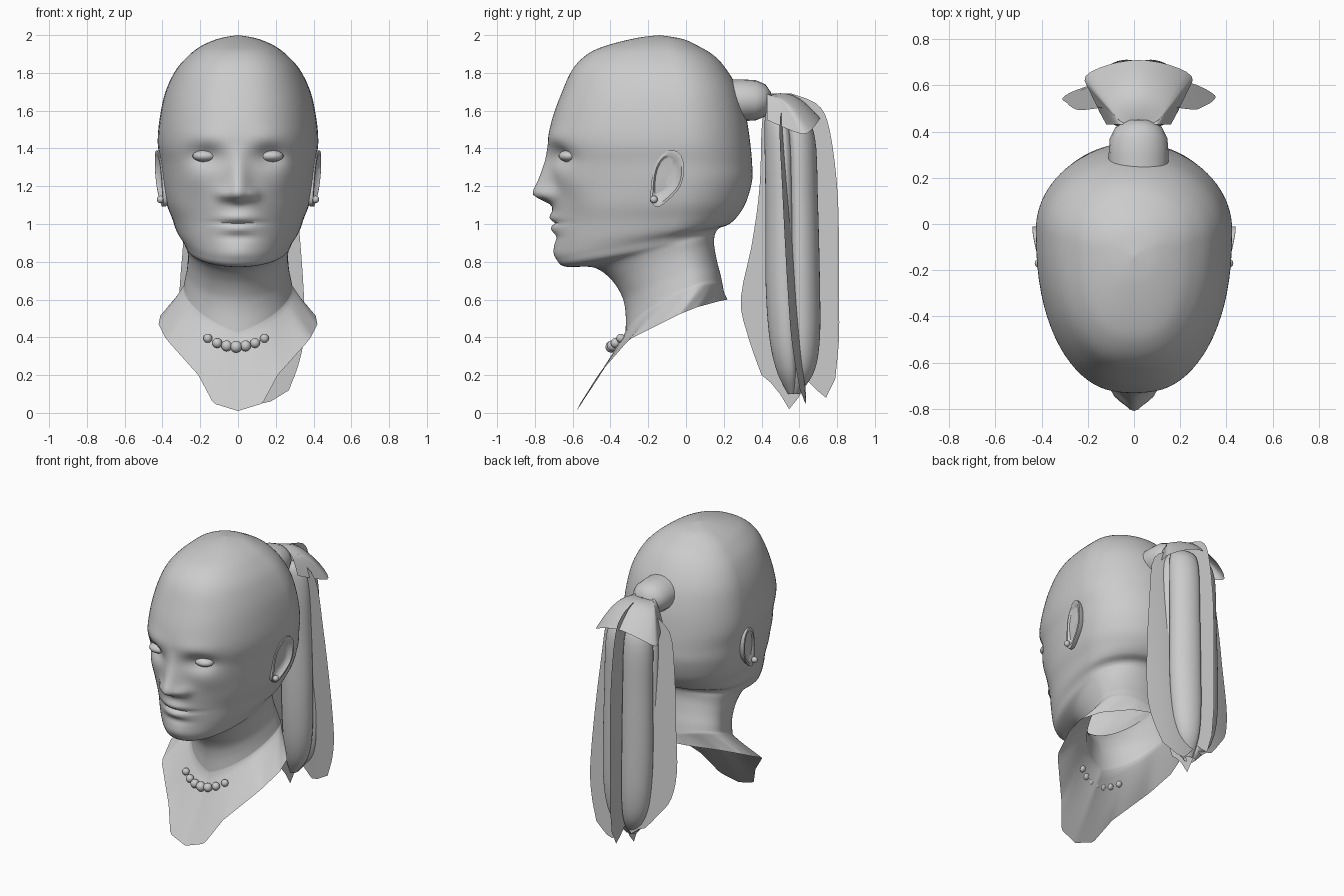
import bpy, bmesh, math
from mathutils import Vector

cube = bpy.data.objects.get("Cube")
if cube:
    bpy.data.objects.remove(cube, do_unlink=True)

# One plain colour for everything
grey = bpy.data.materials.new("plain grey")
grey.use_nodes = True
tone = (0.6, 0.6, 0.6, 1)
grey.diffuse_color = tone
grey.node_tree.nodes["Principled BSDF"].inputs["Base Color"].default_value = tone


def finish(name, bm, angle=40):
    """Turn a bmesh into a named, smooth shaded object."""
    mesh = bpy.data.meshes.new(name)
    bmesh.ops.recalc_face_normals(bm, faces=bm.faces)
    bm.to_mesh(mesh)
    bm.free()
    mesh.materials.append(grey)
    obj = bpy.data.objects.new(name, mesh)
    bpy.context.collection.objects.link(obj)
    bpy.ops.object.select_all(action="DESELECT")
    obj.select_set(True)
    bpy.context.view_layer.objects.active = obj
    bpy.ops.object.shade_smooth_by_angle(angle=math.radians(angle))
    return obj


def loft(name, rings, closed=True, angle=40):
    """Bridge rows of points with quads."""
    bm = bmesh.new()
    rows = [[bm.verts.new(p) for p in ring] for ring in rings]
    n = len(rows[0])
    for a, b in zip(rows, rows[1:]):
        for i in range(n if closed else n - 1):
            j = (i + 1) % n
            bm.faces.new((a[i], a[j], b[j], b[i]))
    bmesh.ops.remove_doubles(bm, verts=bm.verts, dist=0.0008)
    return finish(name, bm, angle)


def ball(name, centre, size, segments=16):
    bm = bmesh.new()
    bmesh.ops.create_uvsphere(bm, u_segments=segments, v_segments=segments // 2, radius=1)
    for v in bm.verts:
        v.co = Vector(centre) + Vector([c * s for c, s in zip(v.co, size)])
    return finish(name, bm, 60)


def sample(points, t, smooth=True):
    """Point at t (0 to 1) along a list of control tuples."""
    last = len(points) - 1
    i = min(int(t * last), last - 1)
    f = t * last - i
    a, b, c, d = (Vector(points[max(0, min(last, k))]) for k in range(i - 1, i + 3))
    if not smooth:
        return b.lerp(c, f)
    return b + 0.5 * f * (c - a + f * (2 * a - 5 * b + 4 * c - d + f * (3 * (b - c) + d - a)))


def bump(x, z, cx, cz, sx, sz):
    return math.exp(-((x - cx) / sx) ** 2 - ((z - cz) / sz) ** 2)


# Head and neck sections: front y, front z, back y, back z, half width
SECTIONS = [
    (-.1403, 2, -.1397, 2, .0003), (-.26, 1.985, -.02, 1.98, .1), (-.42, 1.945, .06, 1.945, .19),
    (-.52, 1.9, .15, 1.89, .26), (-.6, 1.82, .22, 1.81, .33), (-.66, 1.69, .28, 1.7, .385),
    (-.71, 1.55, .32, 1.56, .415), (-.73, 1.43, .34, 1.43, .425), (-.72, 1.32, .35, 1.32, .41),
    (-.71, 1.21, .35, 1.23, .4), (-.71, 1.1, .32, 1.12, .38), (-.7, 1, .28, 1.05, .35),
    (-.69, .9, .23, 1, .325), (-.68, .82, .18, .98, .295), (-.64, .775, .16, .96, .28),
    (-.49, .77, .15, .93, .27), (-.4, .71, .15, .88, .265), (-.34, .62, .165, .8, .27),
    (-.32, .53, .185, .72, .28), (-.32, .42, .2, .64, .29)]
HEM = [(0, -.58, .01), (.13, -.56, .05), (.21, -.465, .2), (.38, -.3, .39), (.42, -.14, .47),
       (.41, -.04, .52), (.32, .06, .56), (.16, .17, .59), (0, .22, .6)]
HALF = 44


def face_relief(x, z):
    """Depth offset of the face; negative is forward."""
    x = abs(x)
    d = .05 * bump(x, z, .17, 1.36, .08, .055) - .01 * bump(x, z, .17, 1.46, .12, .05)
    d += .02 * bump(x, z, .2, 1.08, .1, .14) - .015 * bump(x, z, .23, 1.23, .08, .08)
    if 1.1 < z < 1.45:
        rise = min(1, max(0, (1.43 - z) / .25)) ** 1.4 * min(1, (z - 1.1) / .05)
        d -= .1 * rise * math.exp(-(x / (.04 + .03 * rise)) ** 2)
    d -= .03 * bump(x, z, .08, 1.15, .03, .035)
    d -= .02 * bump(x, z, 0, 1.035, .09, .022) + .018 * bump(x, z, 0, .975, .08, .024)
    d += .018 * bump(x, z, 0, 1.007, .12, .008) + .01 * bump(x, z, 0, .93, .1, .02)
    return d - .015 * bump(x, z, 0, .85, .1, .05)


def section(t):
    yf, zf, yb, zb, w = sample(SECTIONS, t)
    yc = yf + (yb - yf) * .66
    lift = .1 * max(0, (t - .8) / .2) ** 2
    power = min(1, .8 + .22 * t)
    half = []
    for i in range(HALF + 1):
        u = i / HALF
        if u < .5:
            a = math.pi / 2 * (2 * u) ** 1.25
            x, y = w * math.sin(a) ** power, yc + (yf - yc) * max(0, math.cos(a)) ** power
        else:
            a = math.pi * u
            x, y = w * math.sin(a), yc - (yb - yc) * math.cos(a)
        z = zf + (zb - zf) * (y - yf) / (yb - yf) + lift * math.sin(a)
        if y < -.4 and .2 < t < .75:
            y += face_relief(x, z) * min(1, (-.4 - y) / .15)
        half.append(Vector((x, y, z)))
    return half


def mirrored(half):
    return half + [Vector((-p.x, p.y, p.z)) for p in half[-2:0:-1]]


halves = [section(k / 130) for k in range(131)]
neck = halves[-1]
for k in range(1, 9):
    s = k / 8
    ring = []
    for i, p in enumerate(neck):
        q = sample(HEM, i / HALF, False)
        f = s ** 1.05
        ring.append(Vector((p.x + (q.x - p.x) * f, p.y + (q.y - p.y) * f, p.z + (q.z - p.z) * s)))
    halves.append(ring)
loft("head_neck_and_chest", [mirrored(h) for h in halves], angle=60)

# Ears, eyes and earrings on both sides
EAR = [(-.19, 1.12), (-.18, 1.25), (-.15, 1.34), (-.09, 1.39), (-.03, 1.37), (-.01, 1.29),
       (-.03, 1.2), (-.09, 1.13), (-.15, 1.09), (-.19, 1.12)]
for side, label in ((1, "left"), (-1, "right")):
    rings = []
    for scale, out in ((.75, -.07), (1, -.012), (1, .004), (.86, .006), (.7, -.014), (.35, -.018), (.002, -.014)):
        ring = []
        for i in range(24):
            y, z = sample(EAR, i / 24)
            y, z = -.1 + (y + .1) * scale, 1.24 + (z - 1.24) * scale
            ring.append((side * (.435 + .2 * y + .05 * (z - 1.24) + out), y, z))
        rings.append(ring)
    loft(label + "_ear", rings, angle=50)
    ball(label + "_earring", (side * .41, -.17, 1.13), (.02, .02, .02))
    ball(label + "_eye", (side * .175, -.62, 1.36), (.066, .055, .032), 20)

# Necklace beads hang in a shallow arc
for i in range(7):
    k = (i - 3) / 3
    r = .032 - .008 * abs(k)
    ball(f"necklace_bead_{i + 1}", (.15 * k - .01, -.395 + .05 * k * k, .35 + .045 * k * k), (r, r, r), 12)

# Hair knot, turned around the axis that points backwards
KNOT = [(.24, .13), (.3, .13), (.37, .125), (.42, .1), (.45, .05), (.455, .001)]
loft("hair_knot", [[(.02 + r * math.cos(a), y, 1.655 + .85 * r * math.sin(a))
                    for a in (math.tau * i / 20 for i in range(20))] for y, r in KNOT], angle=60)

# Ponytail core: four soft rolls, as z, centre y, radius
CORE = [(1.62, .48, .03), (1.58, .52, .1), (1.45, .55, .135), (1.1, .56, .14), (.7, .565, .145),
        (.4, .575, .135), (.22, .58, .1), (.1, .57, .03)]
rings = []
for k in range(33):
    z, cy, r = sample(CORE, k / 32)
    ring = []
    for i in range(64):
        a = math.tau * i / 64
        q = r * (.8 + .3 * abs(math.sin(2 * a)) ** .4)
        ring.append((.02 + 1.25 * q * math.cos(a), cy + q * math.sin(a), z))
    rings.append(ring)
loft("ponytail_core", rings, angle=60)


def card(name, edges, place, tips):
    """Thin hair sheet between two edges, ending in ragged tips."""
    rows = []
    for k in range(25):
        z, low, high = sample(edges, k / 24)
        row = []
        for i in range(9):
            drop = tips[i] * max(0, (k - 18) / 6)
            row.append(place(low + (high - low) * i / 8, z - drop))
        rows.append(row)
    loft(name, rows, closed=False, angle=50)


# Crossing hair sheets: one front to back, one side to side
LONG = [(1.69, .44, .56), (1.63, .42, .7), (1.5, .4, .76), (1.2, .39, .8), (.9, .35, .81),
        (.6, .29, .81), (.4, .33, .81), (.2, .4, .79)]
WIDE = [(1.6, -.14, .16), (1.5, -.23, .26), (1.2, -.27, .3), (.9, -.29, .33), (.6, -.31, .35),
        (.4, -.28, .35), (.28, -.2, .32), (.18, -.12, .27)]
card("ponytail_long_sheet", LONG, lambda c, z: (.02, c, z),
     (0, .04, .1, .18, .12, .03, .08, .12, .02))
card("ponytail_wide_sheet", WIDE, lambda c, z: (c, .58 - .5 * (c - .02) ** 2 - .08 * (z - .8), z),
     (0, .02, .06, .02, .08, .13, .12, .09, .06))

# Flared cap of hair over the top of the ponytail
RIM = [(.14, .43, 1.55), (.21, .57, 1.49), (.23, .64, 1.48), (.13, .69, 1.53), (0, .71, 1.56)]
full = RIM + [(-x, y, z) for x, y, z in RIM[-2::-1]]
rows = []
for k in range(9):
    s = k / 8
    row = []
    for i in range(25):
        p = sample(full, i / 24)
        row.append((.02 + p.x * (.3 + .7 * s), .43 + (p.y - .43) * s,
                    1.68 + (p.z - 1.68) * s + .06 * math.sin(math.pi * s)))
    rows.append(row)
loft("ponytail_cap", rows, closed=False, angle=50)
